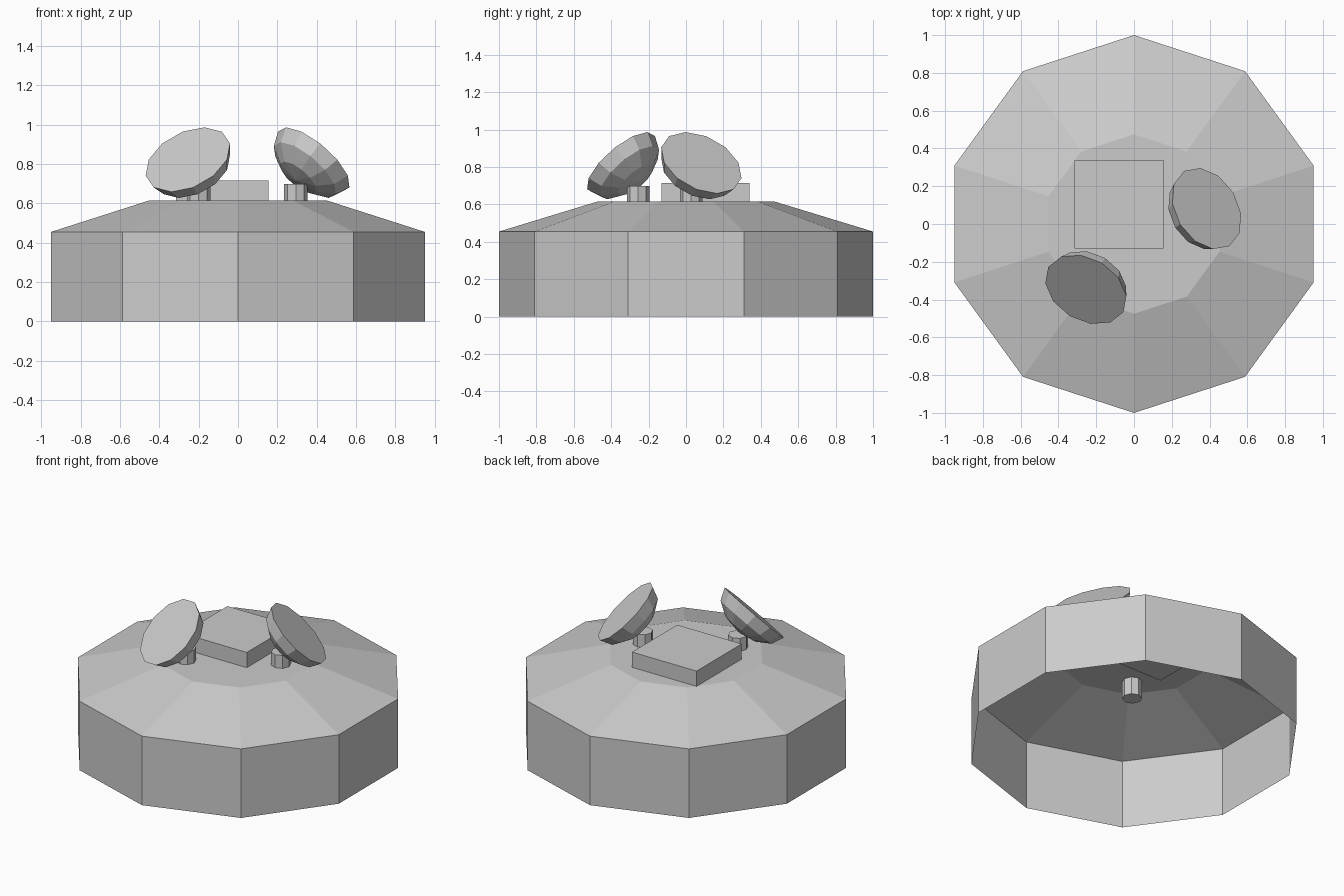
import bpy
import bmesh
from math import sin, cos, pi, radians
from mathutils import Matrix, Vector

old = bpy.data.objects.get("Cube")
if old:
    bpy.data.objects.remove(old, do_unlink=True)

grey = bpy.data.materials.new("light grey")
grey.use_nodes = True
GREY = (0.6, 0.6, 0.6, 1)
grey.diffuse_color = GREY
grey.node_tree.nodes["Principled BSDF"].inputs["Base Color"].default_value = GREY


def finish(bm, name, matrix=Matrix()):
    """Turn a bmesh into a flat shaded grey object."""
    bmesh.ops.recalc_face_normals(bm, faces=bm.faces)
    mesh = bpy.data.meshes.new(name)
    bm.to_mesh(mesh)
    bm.free()
    mesh.materials.append(grey)
    obj = bpy.data.objects.new(name, mesh)
    obj.matrix_world = matrix
    bpy.context.collection.objects.link(obj)
    return obj


def lathe(name, profile, sides, start=0, cap_first=True, cap_last=True, matrix=Matrix()):
    """Stack of polygon rings from (radius, z) pairs; radius 0 makes a tip."""
    bm = bmesh.new()
    rings = []
    for r, z in profile:
        count = sides if r else 1
        rings.append([bm.verts.new((r * cos(start + 2 * pi * i / sides),
                                    r * sin(start + 2 * pi * i / sides), z))
                      for i in range(count)])
    for low, high in zip(rings, rings[1:]):
        for i in range(sides):
            j = (i + 1) % sides
            if len(low) == 1:
                bm.faces.new((low[0], high[j], high[i]))
            else:
                bm.faces.new((low[i], low[j], high[j], high[i]))
    if cap_first and len(rings[0]) > 1:
        bm.faces.new(rings[0][::-1])
    if cap_last:
        bm.faces.new(rings[-1])
    return finish(bm, name, matrix)


# Ten-sided hollow base with a sloping roof, open underneath
lathe("base_shell", [(1, 0), (1, 0.455), (0.475, 0.615)], 10, pi / 2, cap_first=False)

# Square roof box
bm = bmesh.new()
bmesh.ops.create_cube(bm, size=1, matrix=Matrix.Translation((-0.08, 0.105, 0.663))
                      @ Matrix.Diagonal((0.47, 0.47, 0.105, 1)))
finish(bm, "roof_box")

# Tilted dishes: faceted half ellipsoids with a flat face, each on a short post
RADIUS, DEPTH, STEPS = 0.232, 0.15, 3
bowl = [(RADIUS * sin(a), -DEPTH * cos(a)) if a else (0, -DEPTH)
        for a in (i * pi / 2 / STEPS for i in range(STEPS + 1))]

for side, centre, heading in (("right", (-0.255, -0.347, 0.823), -121),
                              ("left", (0.385, 0.082, 0.823), 31)):
    tilt = Matrix.Rotation(radians(heading), 4, "Z") @ Matrix.Rotation(radians(45), 4, "Y")
    lathe(side + "_dish", bowl, 12, matrix=Matrix.Translation(centre) @ tilt)
    foot = Vector(centre) - 0.15 * (tilt @ Vector((0, 0, 1)))
    lathe(side + "_dish_post", [(0.06, 0.5), (0.06, 0.7)], 8,
          matrix=Matrix.Translation((foot.x, foot.y, 0)))
